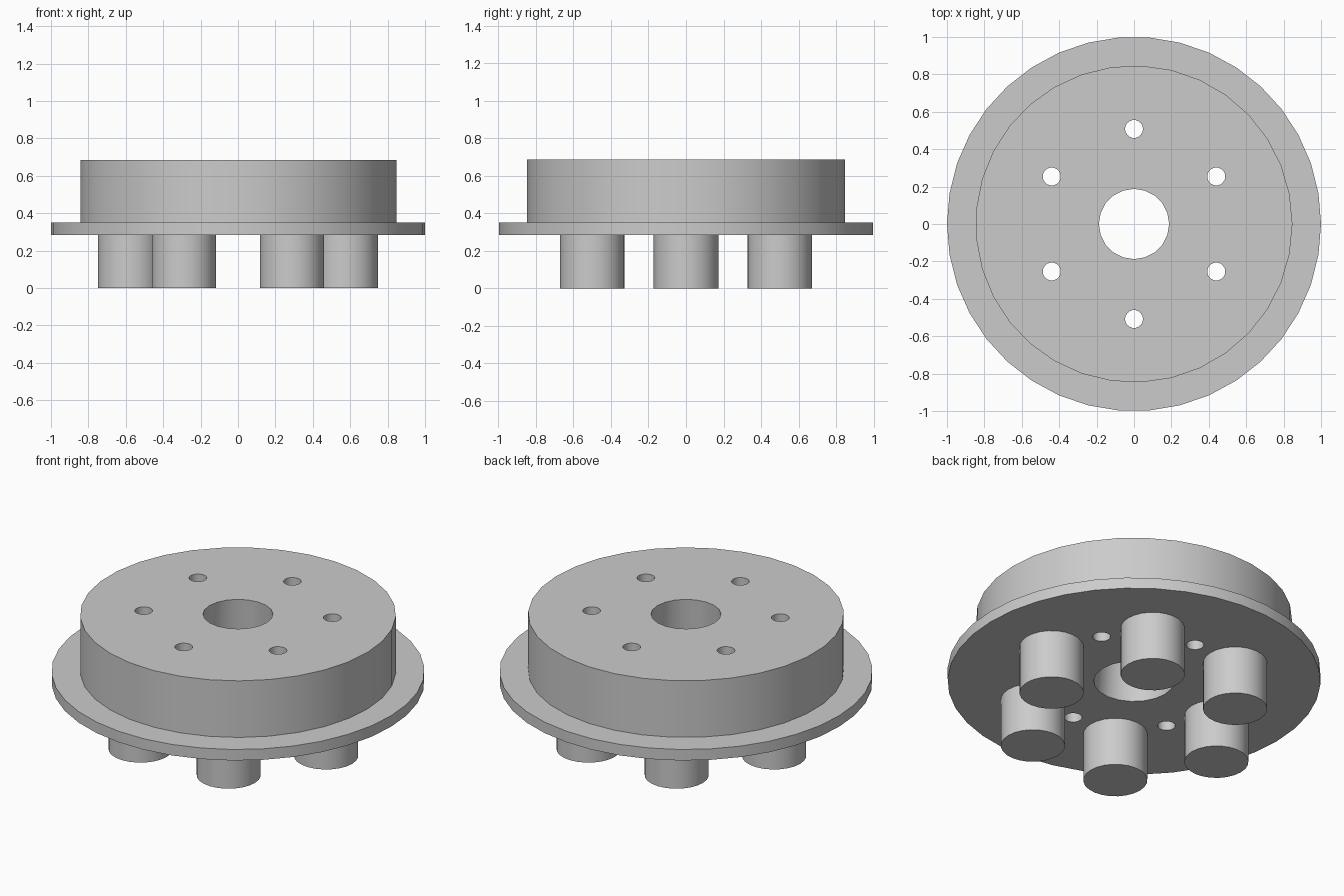
import bpy
from math import radians, cos, sin

cube = bpy.data.objects.get("Cube")
if cube:
    bpy.data.objects.remove(cube, do_unlink=True)

grey = bpy.data.materials.new("plain_grey")
grey.use_nodes = True
grey.diffuse_color = (0.6, 0.6, 0.6, 1)
grey.node_tree.nodes["Principled BSDF"].inputs["Base Color"].default_value = (0.6, 0.6, 0.6, 1)


def cylinder(name, sides, radius, low, high, x=0, y=0, top_radius=None):
    """Upright cylinder or cone with a corner pointing along +x."""
    bpy.ops.mesh.primitive_cone_add(
        vertices=sides, radius1=radius, radius2=top_radius or radius,
        depth=high - low, location=(x, y, (low + high) / 2))
    obj = bpy.context.object
    obj.name = name
    # the primitive starts its first corner on +y
    obj.rotation_euler.z = radians(-90)
    obj.data.materials.append(grey)
    return obj


def combine(target, other, operation):
    """Apply a boolean and discard the second solid."""
    mod = target.modifiers.new(operation.lower(), "BOOLEAN")
    mod.operation, mod.solver, mod.object = operation, "EXACT", other
    bpy.context.view_layer.objects.active = target
    bpy.ops.object.modifier_apply(modifier=mod.name)
    bpy.data.objects.remove(other, do_unlink=True)


def smooth(obj):
    bpy.ops.object.select_all(action="DESELECT")
    obj.select_set(True)
    bpy.context.view_layer.objects.active = obj
    bpy.ops.object.shade_smooth_by_angle(angle=radians(30))


FLANGE_LOW, FLANGE_HIGH, TOP = 0.285, 0.35, 0.685

# Wide flange joined to the raised drum
hub = cylinder("flanged_hub", 38, 1.0, FLANGE_LOW, FLANGE_HIGH)
combine(hub, cylinder("drum", 33, 0.847, FLANGE_LOW + 0.02, TOP), "UNION")

# Centre bore, slightly wider underneath
combine(hub, cylinder("bore_cutter", 20, 0.217, FLANGE_LOW - 0.01, TOP + 0.01,
                      top_radius=0.187), "DIFFERENCE")

# Ring of six bolt holes
for i in range(6):
    a = radians(30 + 60 * i)
    combine(hub, cylinder("bolt_cutter", 18, 0.048, FLANGE_LOW - 0.1, TOP + 0.1,
                          0.508 * cos(a), 0.508 * sin(a)), "DIFFERENCE")
smooth(hub)

# Ring of six solid pegs between the holes
for i in range(6):
    a = radians(60 * i)
    smooth(cylinder(f"peg_{i + 1}", 24, 0.172, 0, FLANGE_LOW,
                    0.577 * cos(a), 0.577 * sin(a)))
